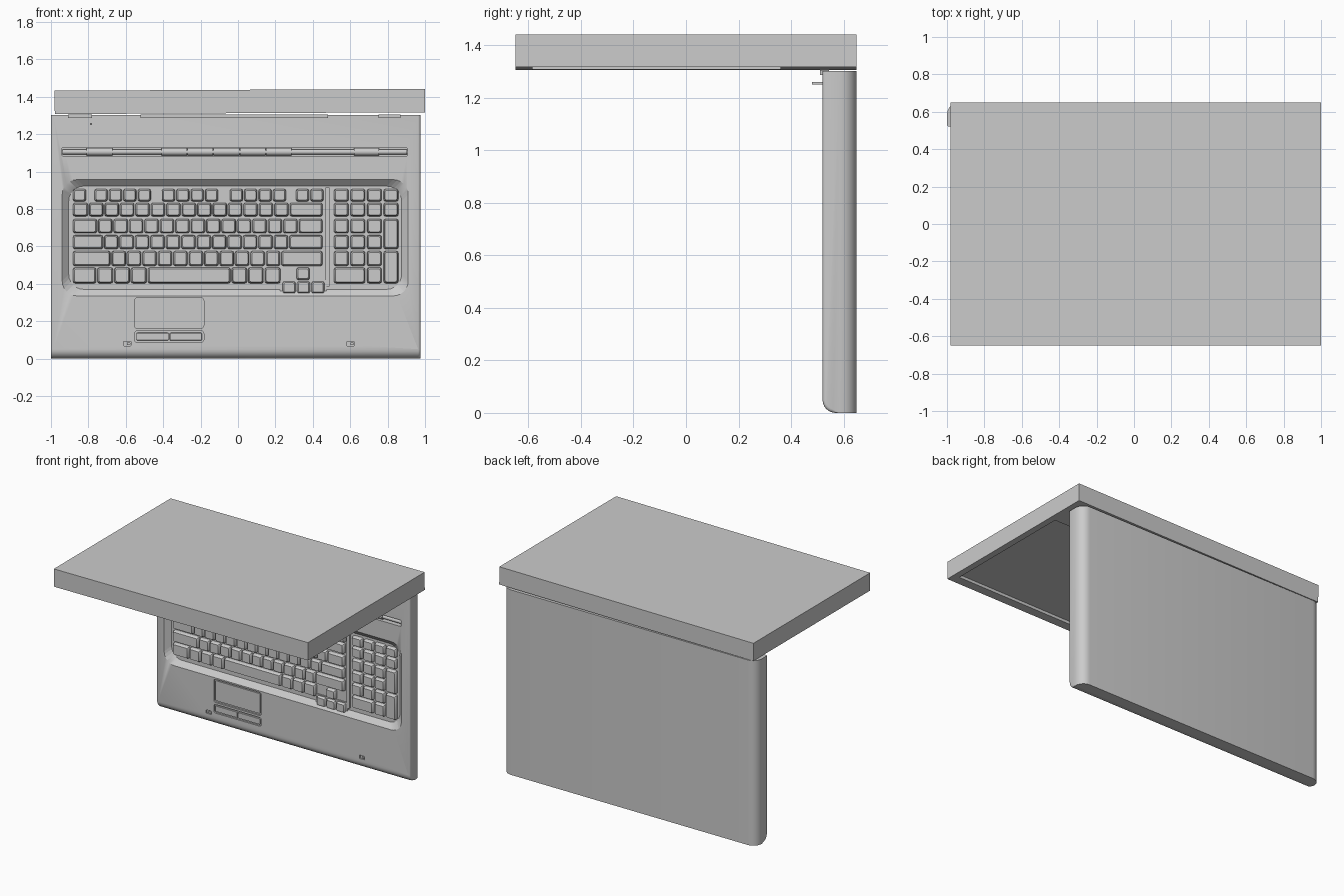
import bpy, bmesh, math
from mathutils import Matrix, Vector

cube = bpy.data.objects.get("Cube")
if cube:
    bpy.data.objects.remove(cube, do_unlink=True)

FRONT, BACK, FLOOR = 0.52, 0.65, 0.553


def finish(bm, name, smooth=True):
    bmesh.ops.recalc_face_normals(bm, faces=bm.faces)
    mesh = bpy.data.meshes.new(name)
    bm.to_mesh(mesh)
    bm.free()
    ob = bpy.data.objects.new(name, mesh)
    bpy.context.collection.objects.link(ob)
    if smooth:
        activate(ob)
        bpy.ops.object.shade_smooth_by_angle(angle=math.radians(35))
    return ob


def activate(ob):
    bpy.ops.object.select_all(action='DESELECT')
    ob.select_set(True)
    bpy.context.view_layer.objects.active = ob


def box(bm, x, y, z):
    size = Vector((x[1] - x[0], y[1] - y[0], z[1] - z[0]))
    mid = Vector((sum(x), sum(y), sum(z))) / 2
    mat = Matrix.Translation(mid) @ Matrix.Diagonal(size).to_4x4()
    bmesh.ops.create_cube(bm, size=1, matrix=mat)


def outline(x, z, r, seg):
    pts = []
    corners = [(x[1] - r, z[1] - r), (x[0] + r, z[1] - r),
               (x[0] + r, z[0] + r), (x[1] - r, z[0] + r)]
    for i, (cx, cz) in enumerate(corners):
        for k in range(seg + 1):
            a = math.pi / 2 * (i + k / seg)
            pts.append((cx + r * math.cos(a), cz + r * math.sin(a)))
    return pts


def pad(bm, x, z, back, front, r=0.01, inset=0.0, seg=3):
    """Rounded rectangle along y, its front end shrunk by inset."""
    rings = []
    for y, d in ((back, 0), (front, inset)):
        pts = outline((x[0] + d, x[1] - d), (z[0] + d, z[1] - d), r, seg)
        rings.append([bm.verts.new((px, y, pz)) for px, pz in pts])
    a, b = rings
    bm.faces.new(a)
    bm.faces.new(b[::-1])
    n = len(a)
    for i in range(n):
        j = (i + 1) % n
        bm.faces.new((a[i], b[i], b[j], a[j]))


def rod(bm, x, y, z, r, axis='Y'):
    turn = Matrix.Rotation(math.pi / 2, 4, axis)
    bmesh.ops.create_cone(bm, cap_ends=True, segments=16, radius1=r, radius2=r, depth=x[1] - x[0],
                          matrix=Matrix.Translation((sum(x) / 2, y, z)) @ turn)


def cut(ob, bm):
    cutter = finish(bm, "cutter", smooth=False)
    cutter.hide_render = True
    mod = ob.modifiers.new("cut", 'BOOLEAN')
    mod.operation, mod.solver, mod.object = 'DIFFERENCE', 'EXACT', cutter
    activate(ob)
    bpy.ops.object.modifier_apply(modifier=mod.name)
    bpy.data.objects.remove(cutter, do_unlink=True)


# Base slab: rounded back sides and front lip
bm = bmesh.new()
L, R, TOP = -1.0, 0.975, 1.303
box(bm, (L, R), (FRONT, BACK), (0, TOP))


def round_edges(test, offset, seg):
    edges = [e for e in bm.edges if all(test(v.co) for v in e.verts)]
    bmesh.ops.bevel(bm, geom=edges, offset=offset, segments=seg, profile=0.5, affect='EDGES')


def near(a, b):
    return abs(a - b) < 1e-4


for side in (L, R):
    round_edges(lambda c: near(c.x, side) and near(c.y, BACK), 0.065, 6)
round_edges(lambda c: near(c.y, FRONT) and near(c.z, 0), 0.05, 6)
for side in (L, R):
    round_edges(lambda c: near(c.x, side) and c.y < 0.575 and not (near(c.z, TOP) and c.y > FRONT + 0.01)
                and not (near(c.z, 0) and c.y > 0.5701), 0.012, 3)
base = finish(bm, "base")

# Keyboard well, button strip groove and touchpad pockets
WELL_X, WELL_Z = (-0.94, 0.91), (0.335, 0.957)
slope = 0.035
bm = bmesh.new()
k = (0.02 + FLOOR - FRONT) / (FLOOR - FRONT)
grow = slope * (k - 1)
pad(bm, (WELL_X[0] - grow, WELL_X[1] + grow), (WELL_Z[0] - grow, WELL_Z[1] + grow),
    FRONT - 0.02, FLOOR, r=0.08, inset=slope * k, seg=6)
cut(base, bm)
bm = bmesh.new()
pad(bm, (-0.94, 0.905), (1.083, 1.127), 0.56, 0.5, r=0.003)
pad(bm, (-0.553, -0.183), (0.162, 0.325), 0.532, 0.5, r=0.014)
pad(bm, (-0.553, -0.183), (0.087, 0.148), 0.532, 0.5, r=0.014)
for x in (-0.592, 0.602):
    pad(bm, (x - 0.02, x + 0.02), (0.068, 0.092), 0.53, 0.5, r=0.004)
cut(base, bm)
activate(base)
bpy.ops.object.shade_smooth_by_angle(angle=math.radians(35))

# Touchpad, its two buttons and the front latches
bm = bmesh.new()
pad(bm, (-0.542, -0.194), (0.173, 0.314), 0.54, 0.524, r=0.008)
finish(bm, "touchpad")
bm = bmesh.new()
for x in ((-0.544, -0.37), (-0.366, -0.192)):
    pad(bm, x, (0.096, 0.139), 0.54, 0.522, r=0.006, inset=0.002)
finish(bm, "touchpad_buttons")
bm = bmesh.new()
for x in (-0.585, 0.609):
    pad(bm, (x - 0.009, x + 0.009), (0.073, 0.087), 0.54, 0.521, r=0.003)
finish(bm, "front_latches")

# Button strip
bm = bmesh.new()
rod(bm, (-0.938, 0.903), 0.543, 1.105, 0.014)
spans = [(-0.81, -0.67), (0.62, 0.755)] + [(-0.41 + 0.14 * i, -0.273 + 0.14 * i) for i in range(5)]
for span in spans:
    rod(bm, span, 0.541, 1.105, 0.02)
finish(bm, "button_strip")

# Keyboard
bm = bmesh.new()
ROWS = [(0.84, 0.907), (0.76, 0.833), (0.67, 0.747), (0.585, 0.66), (0.495, 0.575), (0.402, 0.487)]
KEY_L, KEY_R, PITCH = -0.885, 0.455, 0.0825


def key(x, z):
    gap = 0.003
    pad(bm, (x[0] + gap, x[1] - gap), z, FLOOR + 0.005, 0.537, r=0.01, inset=0.002, seg=2)
    pad(bm, (x[0] + gap + 0.002, x[1] - gap - 0.002), (z[0] + 0.002, z[1] - 0.002),
        0.537, 0.526, r=0.008, inset=0.006, seg=2)


# Function row in groups
for start, count in ((-0.885, 1), (-0.77, 4), (-0.41, 4), (-0.047, 4), (0.307, 2)):
    for i in range(count):
        x = start + 0.077 * i
        key((x, x + 0.076), ROWS[0])

# Letter rows: wide first key, equal keys, wide last key
for z, first, count in zip(ROWS[1:5], (0.086, 0.134, 0.166, 0.206), (13, 13, 12, 11)):
    x = KEY_L + first
    key((KEY_L, x), z)
    for i in range(count):
        key((x, x + PITCH), z)
        x += PITCH
    key((x, KEY_R), z)

# Bottom row and arrow keys
stops = [-0.885, -0.755, -0.665, -0.575, -0.485, -0.037, 0.051, 0.14, 0.23]
for x in zip(stops, stops[1:]):
    key(x, ROWS[5])
key((0.31, 0.387), (0.42, 0.487))
for i in range(3):
    key((0.235 + 0.077 * i, 0.312 + 0.077 * i), (0.347, 0.414))

# Number pad
cols = [(0.51 + 0.0885 * i, 0.595 + 0.0885 * i) for i in range(4)]
for r, z in enumerate(ROWS):
    if r == 5:
        key((cols[0][0], cols[1][1]), z)
        key(cols[2], z)
        continue
    for c in cols[:4 if r < 2 else 3]:
        key(c, z)
key(cols[3], (ROWS[3][0], ROWS[2][1]))
key(cols[3], (ROWS[5][0], ROWS[4][1]))
finish(bm, "keys")

# Rib between the main keys and the number pad, and the arrow key tray
bm = bmesh.new()
pad(bm, (0.468, 0.49), (0.385, 0.915), FLOOR + 0.005, 0.54, r=0.003)
pad(bm, (0.225, 0.473), (0.338, 0.42), FLOOR + 0.005, 0.545, r=0.006)
finish(bm, "keyboard_ribs")

# Hinge covers and lid switch pin
bm = bmesh.new()
for x in ((-0.91, -0.78), (-0.52, 0.48), (0.75, 0.87)):
    box(bm, x, (0.51, 0.545), (1.287, 1.306))
finish(bm, "hinge_covers", smooth=False)
bm = bmesh.new()
box(bm, (-0.79, -0.78), (0.48, 0.53), (1.25, 1.26))
finish(bm, "lid_pin", smooth=False)

# Lid with a shallow screen recess, slightly rolled
bm = bmesh.new()
box(bm, (-0.99, 0.99), (-BACK, BACK), (-0.0625, 0.0625))
lid = finish(bm, "lid", smooth=False)
bm = bmesh.new()
box(bm, (-0.945, 0.945), (-0.585, 0.36), (-0.1, -0.042))
cut(lid, bm)
lid.location = (0.01, 0, 1.3745)
lid.rotation_euler.y = -0.005
